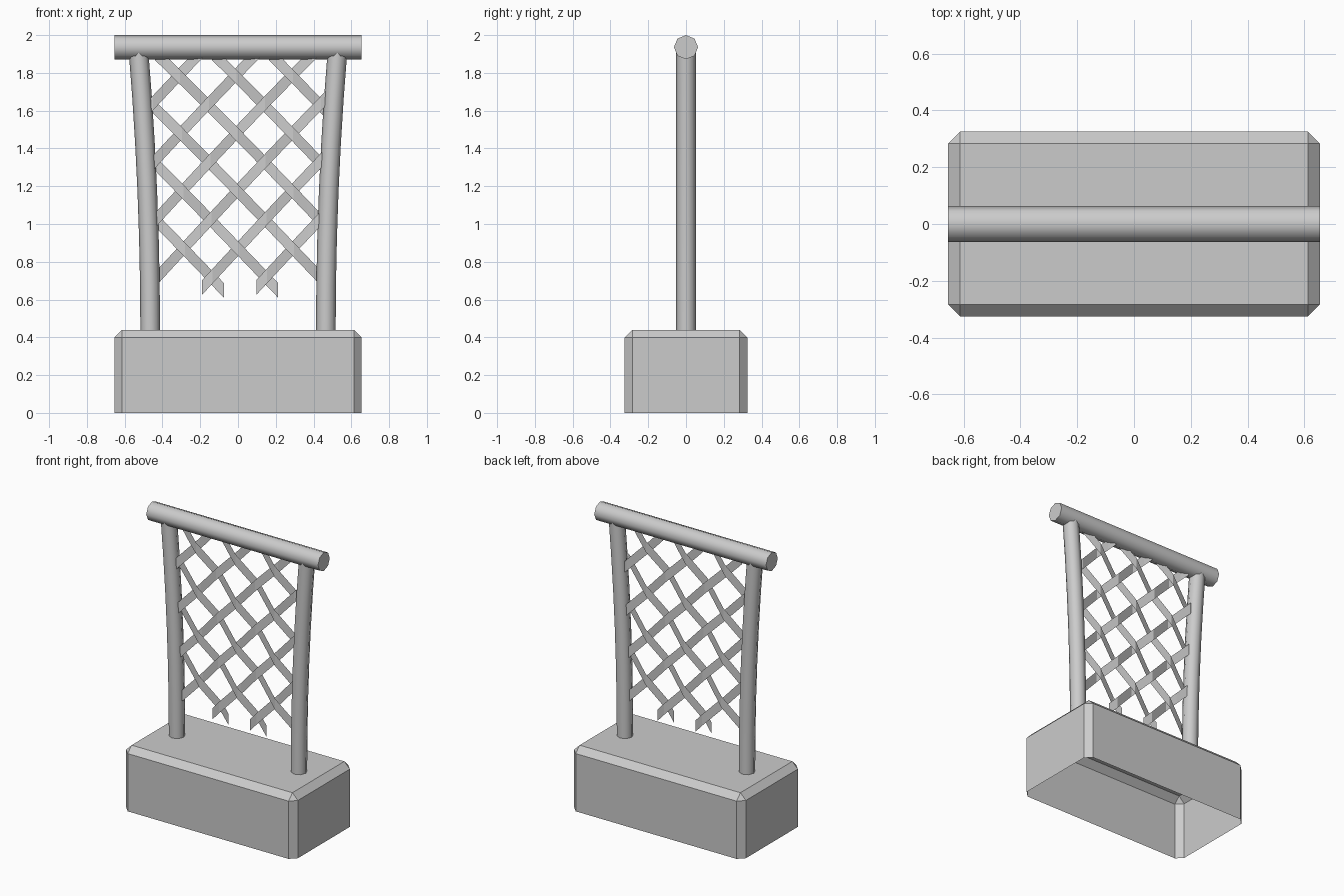
import bpy, bmesh, math

if "Cube" in bpy.data.objects:
    bpy.data.objects.remove(bpy.data.objects["Cube"])


def finish(bm, name, smooth=False):
    me = bpy.data.meshes.new(name)
    bm.to_mesh(me)
    bm.free()
    ob = bpy.data.objects.new(name, me)
    bpy.context.collection.objects.link(ob)
    if smooth:
        for o in bpy.context.selected_objects:
            o.select_set(False)
        ob.select_set(True)
        bpy.context.view_layer.objects.active = ob
        bpy.ops.object.shade_smooth_by_angle(angle=math.radians(50))
    return ob


def post_x(z):
    return 0.465 + 0.058 * ((z - 0.44) / 1.43) ** 2


# Planter block: chamfered box, open underneath
bm = bmesh.new()
bmesh.ops.create_cube(bm, size=1)
for v in bm.verts:
    v.co = (v.co.x * 1.31, v.co.y * 0.65, (v.co.z + 0.5) * 0.44)
edges = [e for e in bm.edges if max(v.co.z for v in e.verts) > 0.2]
bmesh.ops.bevel(bm, geom=edges, offset=0.042, segments=1, affect='EDGES')
bm.normal_update()
bottom = [f for f in bm.faces if f.normal.z < -0.9]
bmesh.ops.delete(bm, geom=bottom, context='FACES')
finish(bm, "base_block")


# Round parts: octagonal tube along a list of (centre, axis) rings
def tube(name, points, radius, along_x=False):
    bm = bmesh.new()
    rings = []
    for p in points:
        ring = []
        for k in range(8):
            a = k * math.pi / 4
            c, s = radius * math.cos(a), radius * math.sin(a)
            off = (0, c, s) if along_x else (c, s, 0)
            ring.append(bm.verts.new([p[n] + off[n] for n in range(3)]))
        rings.append(ring)
    for a, b in zip(rings, rings[1:]):
        for k in range(8):
            m = (k + 1) % 8
            bm.faces.new((a[k], a[m], b[m], b[k]))
    bm.faces.new(rings[0][::-1])
    bm.faces.new(rings[-1])
    finish(bm, name, True)


# Top rail and the two outward-curving posts
tube("top_rail", [(-0.655, 0, 1.936), (0.655, 0, 1.936)], 0.064, True)
for side, label in ((-1, "left"), (1, "right")):
    zs = [0.43 + 1.49 * k / 6 for k in range(7)]
    tube(label + "_post", [(side * post_x(z), 0, z) for z in zs], 0.052)


# Woven lattice: thin ribbons, i counts columns and j counts crossing rows
def lattice(name, side):
    bm = bmesh.new()
    for c in range(-9, 2, 2):
        lo = max(-0.4, (-2.95 - c) / 1.06)
        hi = min(7.85, (2.95 - c) / 0.94)
        inner = [k / 2 for k in range(0, 16) if lo + 0.1 < k / 2 < hi - 0.1]
        prev = None
        for j in [lo] + inner + [hi]:
            z = 0.71 + 0.1525 * j + (0.015 if side > 0 else 0)
            spread = 1 + 0.4 * (post_x(z) / 0.465 - 1)
            x = 0.01 - 0.0025 * j + side * (c + j) * 0.1435 * spread
            y = -side * 0.018 * math.cos(math.pi * j)
            pair = [bm.verts.new((x, y, z + d)) for d in (-0.039, 0.039)]
            if prev:
                quad = (prev[0], pair[0], pair[1], prev[1])
                bm.faces.new(quad if side > 0 else quad[::-1])
            prev = pair
    finish(bm, name)


lattice("lattice_rising", 1)
lattice("lattice_falling", -1)
